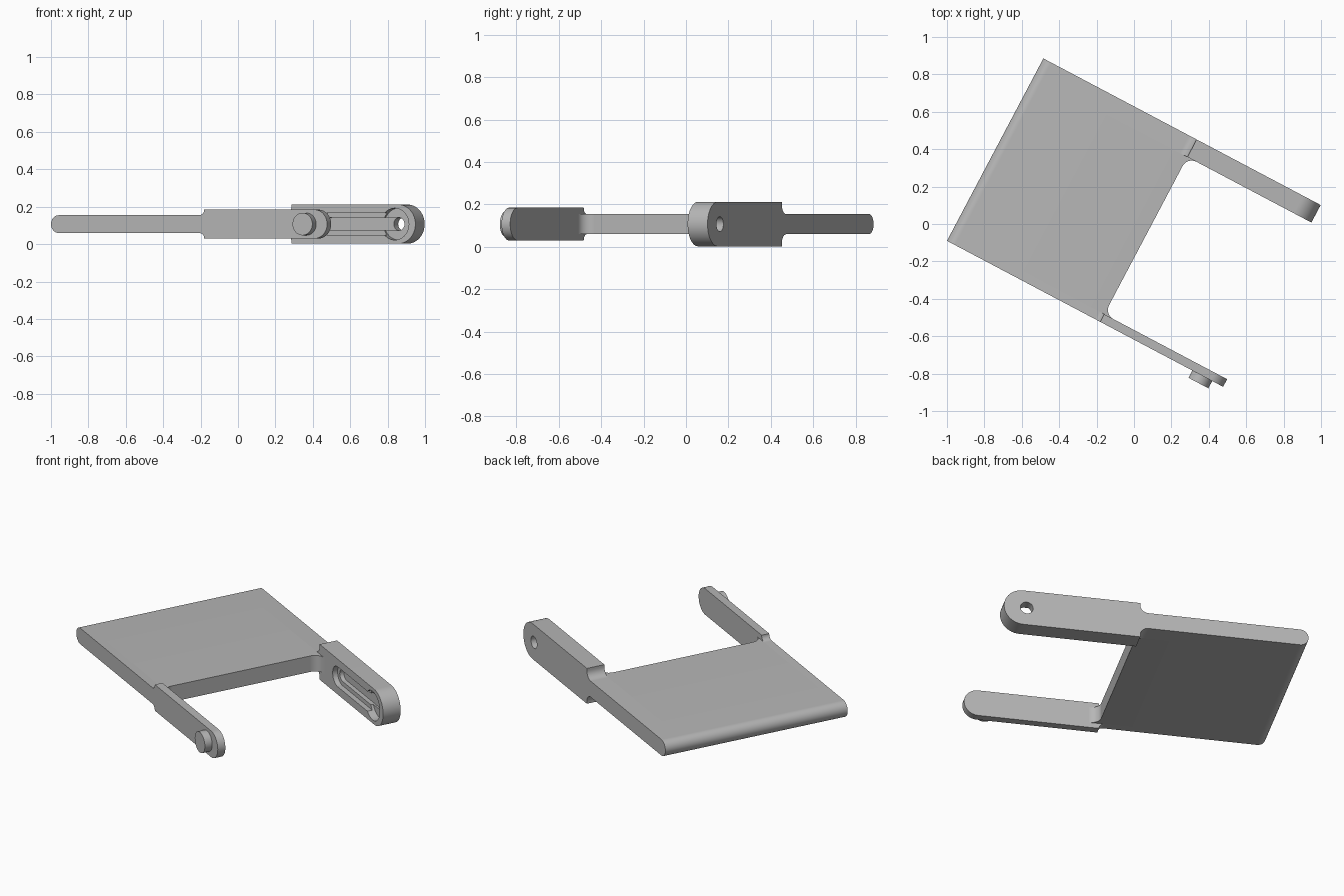
import bpy, bmesh, math
from mathutils import Matrix

old = bpy.data.objects.get("Cube")
if old:
    bpy.data.objects.remove(old)

grey = bpy.data.materials.new("light_grey")
grey.use_nodes = True
GREY = (0.47, 0.47, 0.47, 1)
grey.diffuse_color = GREY
grey.node_tree.nodes["Principled BSDF"].inputs["Base Color"].default_value = GREY

# Local frame: u runs along the arms, v across the plate, z up from mid height
FRAME = Matrix.Translation((-1, -0.09, 0.107)) @ Matrix.Rotation(math.radians(-27.86), 4, "Z")

WIDTH = 1.103       # across the plate
PLATE_R = 0.0475    # half thickness of the plate
EDGE = 0.927        # u where the plate ends
THIN = 0.046        # inner face of the thin arm
THICK = 0.997       # inner face of the thick arm
PIVOT = 1.552       # u of pin and hole


def arc(cu, cw, r, start, end, n=16):
    steps = [math.radians(start + (end - start) * i / n) for i in range(n + 1)]
    return [(cu + r * math.cos(a), cw + r * math.sin(a)) for a in steps]


def prism(name, points, lo, hi, axis="v"):
    """Extrude an outline along v (outline in u, z) or along z (outline in u, v)."""
    bm = bmesh.new()
    place = (lambda p: (p[0], lo, p[1])) if axis == "v" else (lambda p: (p[0], p[1], lo))
    face = bm.faces.new([bm.verts.new(place(p)) for p in points])
    move = (0, hi - lo, 0) if axis == "v" else (0, 0, hi - lo)
    out = bmesh.ops.extrude_face_region(bm, geom=[face])
    bmesh.ops.translate(bm, vec=move, verts=[g for g in out["geom"] if isinstance(g, bmesh.types.BMVert)])
    bmesh.ops.recalc_face_normals(bm, faces=bm.faces)
    mesh = bpy.data.meshes.new(name)
    bm.to_mesh(mesh)
    bm.free()
    mesh.materials.append(grey)
    obj = bpy.data.objects.new(name, mesh)
    bpy.context.collection.objects.link(obj)
    obj.matrix_world = FRAME
    return obj


def activate(obj):
    bpy.ops.object.select_all(action="DESELECT")
    obj.select_set(True)
    bpy.context.view_layer.objects.active = obj


def combine(obj, other, operation):
    activate(obj)
    mod = obj.modifiers.new("combine", "BOOLEAN")
    mod.operation = operation
    mod.solver = "EXACT"
    mod.object = other
    bpy.ops.object.modifier_apply(modifier=mod.name)
    bpy.data.objects.remove(other)


def arm_outline(r, step, tip):
    """Side outline: rounded plate edge, filleted step, deeper arm, round tip."""
    top = [(EDGE - step, PLATE_R)] + arc(EDGE - step, PLATE_R + step, step, -90, 0, 8)[1:]
    if r > PLATE_R + step + 0.001:
        top.append((EDGE, r))
    bottom = [(u, -z) for u, z in reversed(top)]
    return arc(0.0475, 0, PLATE_R, 270, 90) + top + arc(tip - r, 0, r, 90, -90, 24) + bottom


def stadium(u0, u1, r):
    return arc(u0, 0, r, 90, 270) + arc(u1, 0, r, -90, 90)


def circle(u, r):
    return arc(u, 0, r, 0, 360, 40)[:-1]


# Flat plate with one rounded edge
plate = prism("plate", arc(0.0475, 0, PLATE_R, 270, 90) + [(EDGE, PLATE_R), (EDGE, -PLATE_R)], THIN, THICK)

# Inside corner fillets between the plate and both arms
F = 0.055
for name, wall, side in (("thin_corner_fillet", THIN, 1), ("thick_corner_fillet", THICK, -1)):
    curve = arc(EDGE + F, wall + side * F, F, 180, 180 + side * 90, 10)
    prism(name, [(EDGE, wall)] + curve, -PLATE_R, PLATE_R, "z")

# Thin arm and its outward pin
prism("thin_arm", arm_outline(0.0775, 0.03, 1.67), 0, THIN)
prism("pin", circle(PIVOT - 0.008, 0.06), -0.044, 0)

# Thick arm with stepped slot, round recess and through hole on its inner face
thick_arm = prism("thick_arm", arm_outline(0.105, 0.045, 1.677), THICK, WIDTH)
for outline, depth in (
    (stadium(1.14, PIVOT, 0.059), 0.03),
    (stadium(1.14, PIVOT, 0.034), 0.055),
    (circle(PIVOT, 0.085), 0.045),
    (circle(PIVOT, 0.035), 0.2),
):
    combine(thick_arm, prism("cutter", outline, THICK - 0.05, THICK + depth), "DIFFERENCE")

# Smooth the curved faces and keep the edges crisp
for obj in [o for o in bpy.context.scene.objects if o.type == "MESH"]:
    activate(obj)
    bpy.ops.object.shade_smooth_by_angle(angle=math.radians(30))
